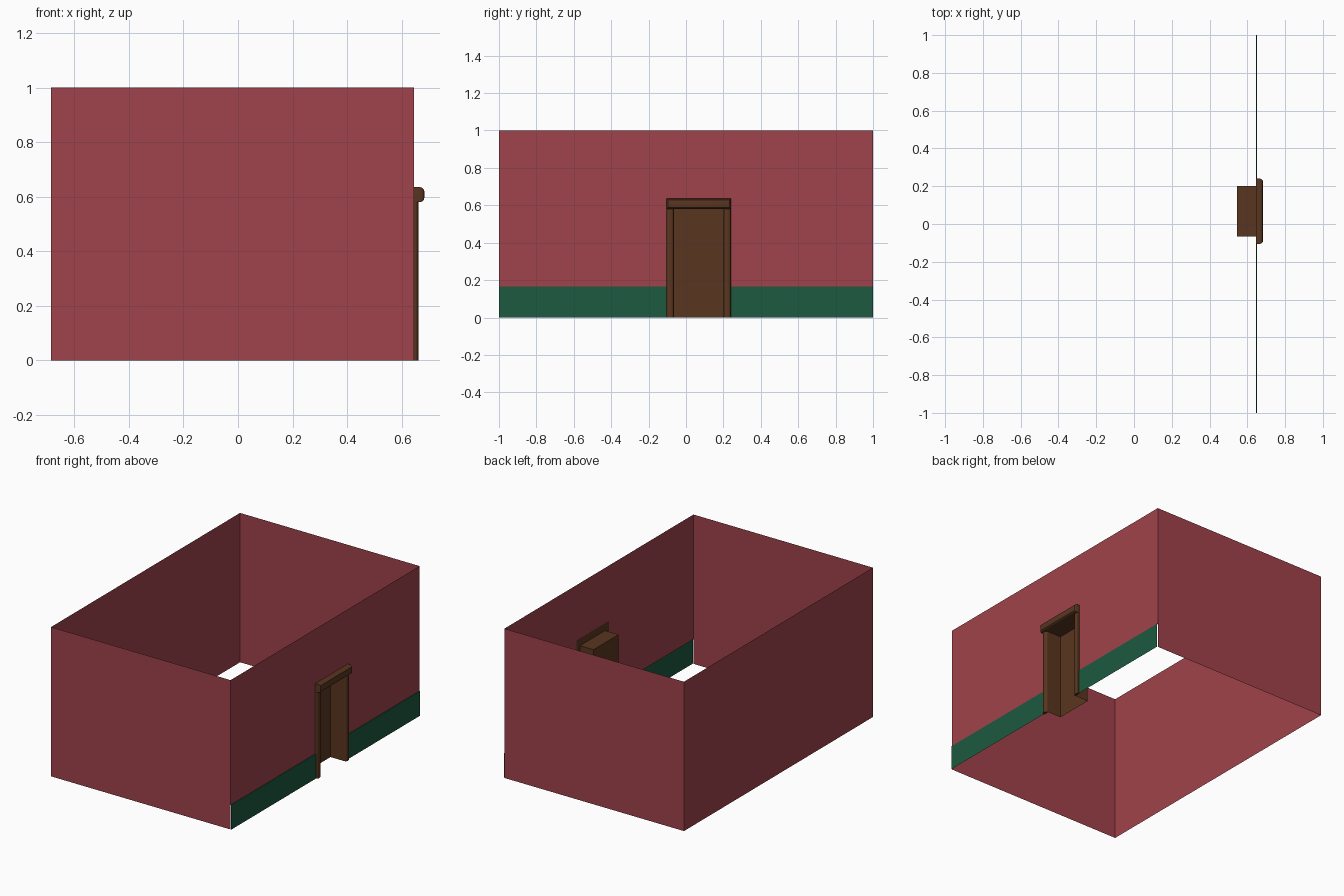
import bpy, bmesh

if "Cube" in bpy.data.objects:
    bpy.data.objects.remove(bpy.data.objects["Cube"])

def material(name, rgb):
    m = bpy.data.materials.new(name)
    m.diffuse_color = (*rgb, 1)
    m.use_nodes = True
    m.node_tree.nodes["Principled BSDF"].inputs["Base Color"].default_value = m.diffuse_color
    return m

RED = material("red_paint", (0.35, 0.055, 0.07))
GREEN = material("green_paint", (0.012, 0.10, 0.05))
WOOD = material("dark_wood", (0.10, 0.036, 0.014))

XL, XR, XG = -0.685, 0.645, 0.65      # left wall, right wall, wainscot
F0, F1, FTOP = -0.105, 0.24, 0.63     # outer frame limits
D0, D1, DTOP = -0.065, 0.2, 0.58      # door opening
GH = 0.165                            # wainscot height

def panels(name, quads, mat):
    bm = bmesh.new()
    for q in quads:
        bm.faces.new([bm.verts.new(p) for p in q])
    bmesh.ops.remove_doubles(bm, verts=bm.verts, dist=1e-5)
    me = bpy.data.meshes.new(name)
    bm.to_mesh(me)
    bm.free()
    ob = bpy.data.objects.new(name, me)
    bpy.context.collection.objects.link(ob)
    me.materials.append(mat)
    return ob

def wall(a, b, z0, z1):
    """Upright quad between two plan points; faces right of a->b."""
    return [(*a, z0), (*b, z0), (*b, z1), (*a, z1)]

# Plain walls, and the right wall around the door frame
panels("walls", [
    wall((XL, -1), (XR, -1), 0, 1),
    wall((XR, 1), (XL, 1), 0, 1),
    wall((XL, 1), (XL, -1), 0, 1),
    wall((XR, -1), (XR, F0), GH, 1),
    wall((XR, F0), (XR, F1), FTOP, 1),
    wall((XR, F1), (XR, 1), GH, 1)], RED)

# Wainscot strips either side of the door, each with a small top ledge
strips = []
for a, b in ((-1, F0), (F1, 1)):
    strips.append(wall((XG, a), (XG, b), 0, GH))
    strips.append([(XR, a, GH), (XG, a, GH), (XG, b, GH), (XR, b, GH)])
panels("wainscot", strips, GREEN)

# Recessed doorway, open at the front and underneath
XB = 0.545
panels("door_recess", [
    wall((XB, D0), (XB, D1), 0, DTOP),
    wall((XR, D0), (XB, D0), 0, DTOP),
    wall((XB, D1), (XR, D1), 0, DTOP),
    [(XB, D0, DTOP), (XB, D1, DTOP), (XR, D1, DTOP), (XR, D0, DTOP)]], WOOD)

def trim(name, lo, hi, width, skip_ends=False):
    """Trim board with its front edges rounded; back stays square."""
    bm = bmesh.new()
    bmesh.ops.create_cube(bm, size=1)
    for v in bm.verts:
        v.co = [lo[i] + (v.co[i] + 0.5) * (hi[i] - lo[i]) for i in range(3)]
    front = [e for e in bm.edges if all(abs(v.co.x - hi[0]) < 1e-5 for v in e.verts)]
    if skip_ends:
        front = [e for e in front if abs(e.verts[0].co.z - e.verts[1].co.z) > 0.01]
    bmesh.ops.bevel(bm, geom=front, offset=width, segments=3, profile=0.5,
                    affect='EDGES', clamp_overlap=True)
    me = bpy.data.meshes.new(name)
    bm.to_mesh(me)
    bm.free()
    me.materials.append(WOOD)
    ob = bpy.data.objects.new(name, me)
    bpy.context.collection.objects.link(ob)
    bpy.context.view_layer.objects.active = ob
    ob.select_set(True)
    bpy.ops.object.shade_smooth_by_angle()
    ob.select_set(False)

# Door frame
trim("jamb_left", (XR, F0, 0), (0.662, D0, DTOP), 0.014, True)
trim("jamb_right", (XR, D1, 0), (0.662, F1, DTOP), 0.014, True)
trim("door_header", (XR, F0, DTOP), (0.683, F1, 0.635), 0.016)
